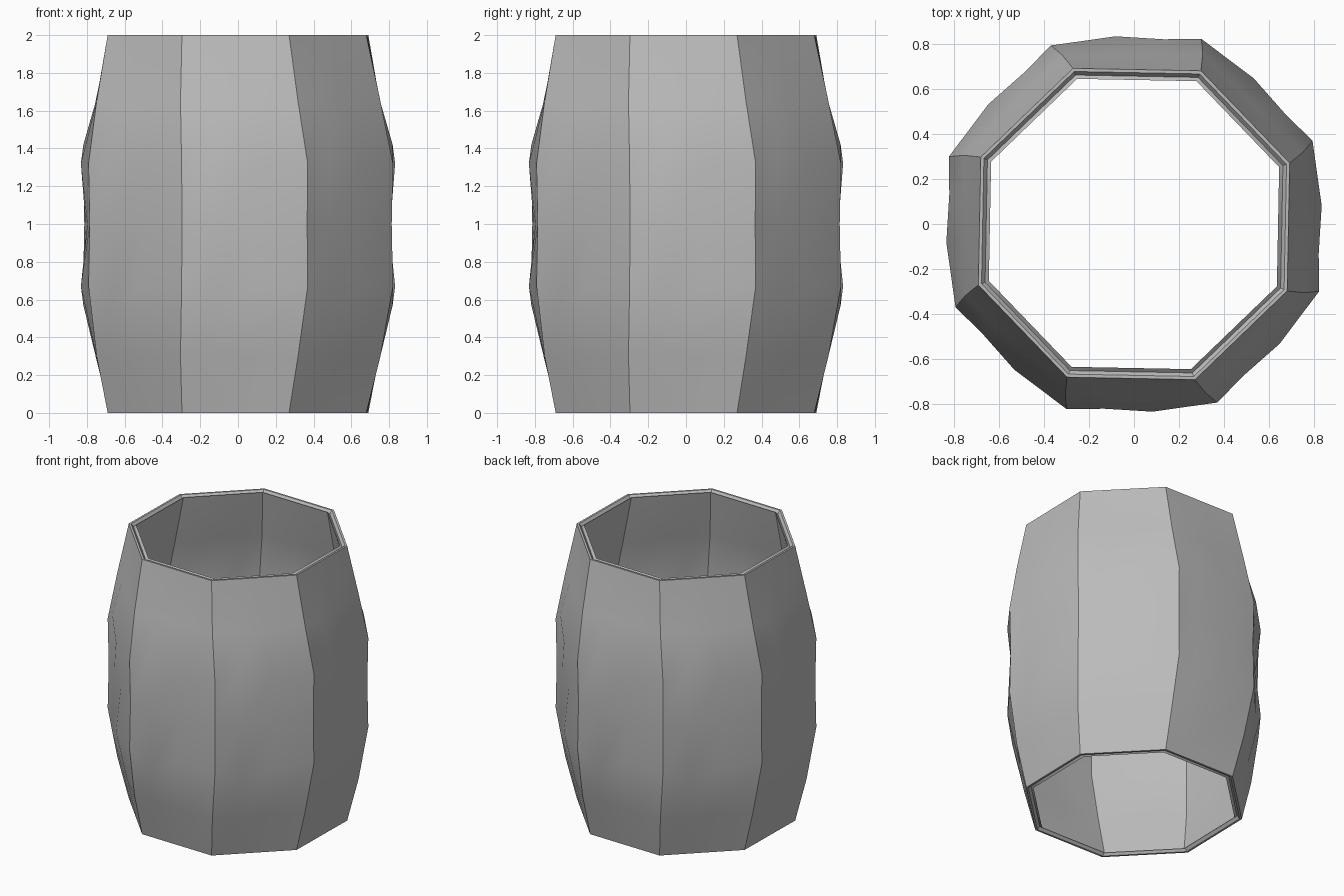
import bpy, bmesh
from math import radians, sin, cos
from mathutils import Vector

old = bpy.data.objects.get("Cube")
if old:
    bpy.data.objects.remove(old, do_unlink=True)

grey = bpy.data.materials.new("plain grey")
grey.use_nodes = True
grey.diffuse_color = (0.5, 0.5, 0.5, 1)
grey.node_tree.nodes["Principled BSDF"].inputs["Base Color"].default_value = (0.5, 0.5, 0.5, 1)

# Wall rows, bottom to top: height, corner radius, first corner angle, outward bulge mid-face
WALL = [(0, 0.741, 21.4, 0), (0.3, 0.813, 23, 0), (0.67, 0.873, 25, 0.028), (1, 0.866, 25, 0),
        (1.32, 0.873, 25, 0.028), (1.65, 0.813, 23, 0), (2, 0.741, 21.4, 0)]
# Columns on each of the eight sides: fraction across, share of bulge, height shift
COLUMNS = [(0, 0, 0), (0.25, 0.2, 0.1), (0.567, 1, 0)]
THICK = 0.05


def corner(row, k, inset):
    angle = radians(row[2] + 45 * k)
    r = row[1] - inset
    return Vector((r * cos(angle), r * sin(angle), row[0]))


def make_ring(bm, row, inset=0.0, drop=0.0):
    """One ring of vertices; end rows stay flat, inner rows zigzag a little."""
    z = row[0]
    ring = []
    for k in range(8):
        a, b = corner(row, k, inset), corner(row, k + 1, inset)
        outward = Vector((a.x + b.x, a.y + b.y, 0)).normalized()
        for frac, share, shift in COLUMNS:
            p = a.lerp(b, frac) + outward * row[3] * share
            if row[3]:
                p.z += shift if z > 1 else -shift
            p.z += drop if z < 1 else -drop
            ring.append(bm.verts.new(p))
    return ring


bm = bmesh.new()
rings = [make_ring(bm, row) for row in WALL]
# Grooved rim at the top, inner wall, then the matching rim at the bottom
for end, order in ((WALL[-1], (0.015, 0.032)), (WALL[0], (0.032, 0.015))):
    if end is WALL[0]:
        rings += [make_ring(bm, row, THICK) for row in reversed(WALL[1:-1])]
        rings.append(make_ring(bm, end, THICK, 0.005))
    for inset in order:
        rings.append(make_ring(bm, end, inset, 0.02 if inset > 0.02 else 0))
    if end is WALL[-1]:
        rings.append(make_ring(bm, end, THICK, 0.005))

# Skin the closed loop of rings
n = len(rings[0])
for i, low in enumerate(rings):
    high = rings[(i + 1) % len(rings)]
    for j in range(n):
        k = (j + 1) % n
        bm.faces.new((low[j], low[k], high[k], high[j]))
bmesh.ops.recalc_face_normals(bm, faces=bm.faces)

mesh = bpy.data.meshes.new("barrel_shell")
bm.to_mesh(mesh)
bm.free()
mesh.materials.append(grey)
shell = bpy.data.objects.new("barrel_shell", mesh)
bpy.context.collection.objects.link(shell)
bpy.context.view_layer.objects.active = shell
shell.select_set(True)
bpy.ops.object.shade_smooth_by_angle(angle=radians(30))
